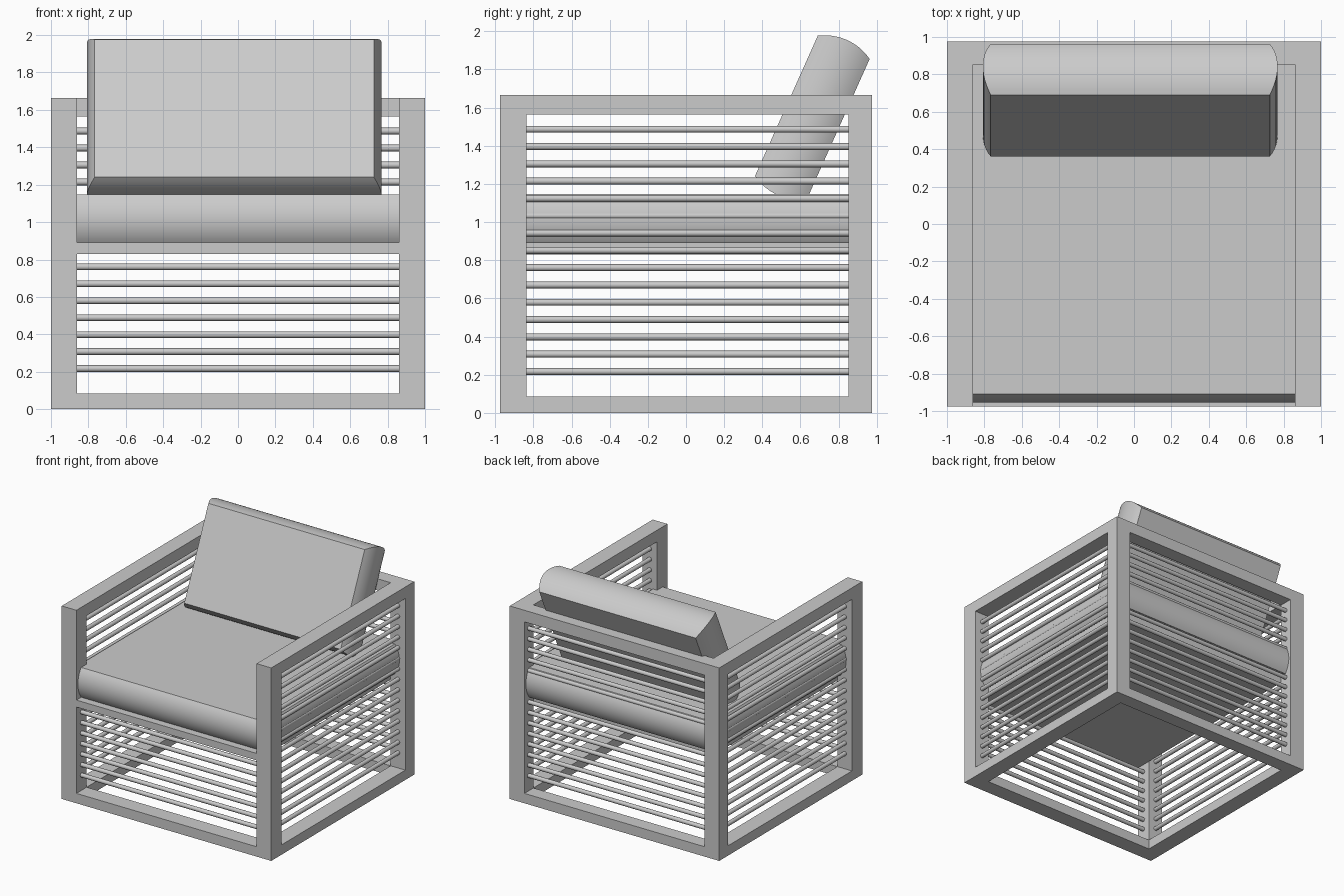
import bpy, bmesh, math

cube = bpy.data.objects.get("Cube")
if cube:
    bpy.data.objects.remove(cube, do_unlink=True)

grey = bpy.data.materials.new("plain_grey")
grey.use_nodes = True
COLOR = (0.6, 0.6, 0.6, 1)
grey.diffuse_color = COLOR
grey.node_tree.nodes["Principled BSDF"].inputs["Base Color"].default_value = COLOR

# Main frame dimensions
X, Y, H = 1.0, 0.975, 1.665           # outer half width, half depth, height
IX, FRONT, BACK = 0.86, -0.835, 0.853  # inner faces of the posts
LOW, HIGH = 0.085, 1.565              # bottom rail top, top rail underside
SEAT_LOW, SEAT_HIGH, CUSHION_TOP = 0.83, 0.89, 1.147


def finish(name, bm, smooth=False):
    bmesh.ops.recalc_face_normals(bm, faces=bm.faces)
    mesh = bpy.data.meshes.new(name)
    bm.to_mesh(mesh)
    bm.free()
    mesh.materials.append(grey)
    obj = bpy.data.objects.new(name, mesh)
    bpy.context.collection.objects.link(obj)
    if smooth:
        bpy.ops.object.select_all(action='DESELECT')
        obj.select_set(True)
        bpy.context.view_layer.objects.active = obj
        bpy.ops.object.shade_smooth_by_angle(angle=math.radians(31))
    return obj


def box(name, xs, ys, zs):
    bm = bmesh.new()
    bmesh.ops.create_cube(bm, size=1)
    for v in bm.verts:
        for i, (a, b) in enumerate((xs, ys, zs)):
            v.co[i] = a if v.co[i] < 0 else b
    return finish(name, bm)


def slat(name, start, end, radius=0.018):
    axis = 0 if start[0] != end[0] else 1
    bm = bmesh.new()
    bmesh.ops.create_cone(bm, cap_ends=True, segments=12, radius1=radius,
                          radius2=radius, depth=abs(end[axis] - start[axis]))
    obj = finish(name, bm, smooth=True)
    obj.location = [(a + b) / 2 for a, b in zip(start, end)]
    obj.rotation_euler = (0, math.pi / 2, 0) if axis == 0 else (math.pi / 2, 0, 0)


def cushion(name, hx, hy, thick, bulge, steps=12):
    """Flat top and bottom, four bowed sides meeting in mitred corners."""
    half = thick / 2
    radius = (half ** 2 + bulge ** 2) / (2 * bulge)
    bm = bmesh.new()
    rings = []
    for i in range(steps + 1):
        z = -half + thick * i / steps
        out = math.sqrt(radius ** 2 - z ** 2) - (radius - bulge)
        rings.append([bm.verts.new((sx * (hx + out), sy * (hy + out), z))
                      for sx, sy in ((-1, -1), (1, -1), (1, 1), (-1, 1))])
    for a, b in zip(rings, rings[1:]):
        for k in range(4):
            n = (k + 1) % 4
            bm.faces.new((a[k], a[n], b[n], b[k]))
    bm.faces.new(rings[0])
    bm.faces.new(rings[-1])
    return finish(name, bm, smooth=True)


# Posts and side rails
for side, s in (("left", 1), ("right", -1)):
    xs = sorted((s * IX, s * X))
    box(f"{side}_front_post", xs, (-Y, FRONT), (0, H))
    box(f"{side}_back_post", xs, (BACK, Y), (0, H))
    box(f"{side}_bottom_rail", xs, (FRONT, BACK), (0, LOW))
    box(f"{side}_arm_rail", xs, (FRONT, BACK), (HIGH, H))

# Front and back rails, seat deck
INNER = (-IX, IX)
box("front_bottom_rail", INNER, (-Y, FRONT), (0, LOW))
box("back_bottom_rail", INNER, (BACK, Y), (0, LOW))
box("back_top_rail", INNER, (BACK, Y), (HIGH, H))
box("seat_deck", INNER, (-Y, BACK), (SEAT_LOW, SEAT_HIGH))

# Round slats: sides and back full height, front below the seat
for i in range(15):
    z = 0.217 + 0.0907 * i
    for side, x in (("left", 0.93), ("right", -0.93)):
        slat(f"{side}_slat_{i + 1}", (x, FRONT, z), (x, BACK, z))
    slat(f"back_slat_{i + 1}", (-IX, 0.915, z), (IX, 0.915, z))
    if z < SEAT_LOW - 0.02:
        slat(f"front_slat_{i + 1}", (-IX, -0.905, z), (IX, -0.905, z))

# Seat cushion
seat = cushion("seat_cushion", 0.9, 0.91, CUSHION_TOP - SEAT_HIGH, 0.044)
seat.location = (0, 0, (CUSHION_TOP + SEAT_HIGH) / 2)

# Leaning back cushion
back = cushion("back_cushion", 0.746, 0.403, 0.298, 0.042)
back.location = (-0.02, 0.662, 1.548)
back.rotation_euler = (math.radians(65.9), 0, 0)
